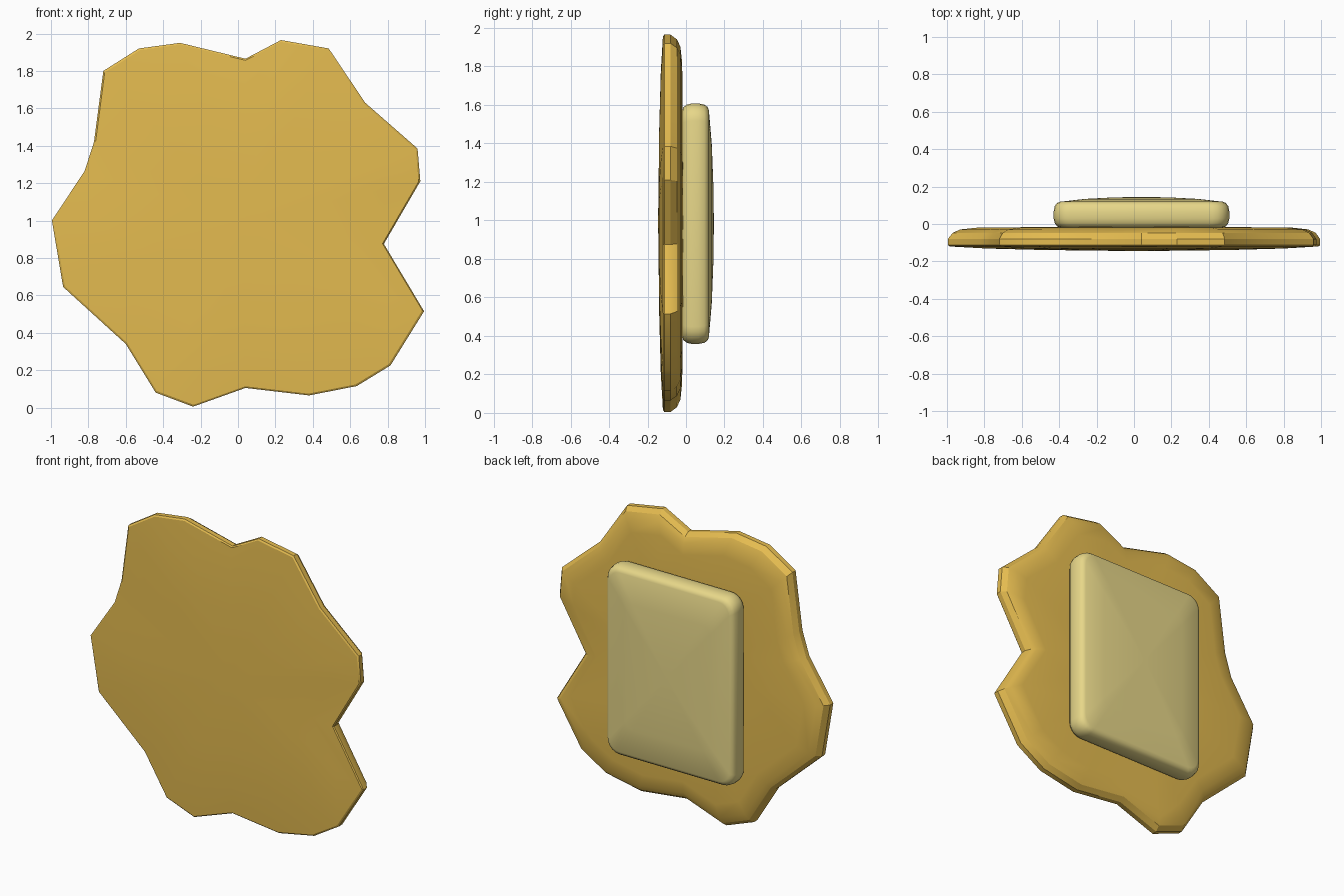
import bpy, bmesh, math

if "Cube" in bpy.data.objects:
    bpy.data.objects.remove(bpy.data.objects["Cube"])


def material(name, rgb):
    m = bpy.data.materials.new(name)
    m.diffuse_color = (*rgb, 1)
    m.use_nodes = True
    m.node_tree.nodes["Principled BSDF"].inputs["Base Color"].default_value = m.diffuse_color
    return m


def loft(name, rings, front, back, mat, angle):
    """Skin closed rings running from front to back, with a centre point at each end."""
    bm = bmesh.new()
    loops = [[bm.verts.new(p) for p in ring] for ring in rings]
    n = len(rings[0])
    for a, b in zip(loops, loops[1:]):
        for i in range(n):
            j = (i + 1) % n
            bm.faces.new((a[i], a[j], b[j], b[i]))
    for loop, tip in ((loops[0], front), (loops[-1], back)):
        c = bm.verts.new(tip)
        for i in range(n):
            bm.faces.new((loop[i], loop[(i + 1) % n], c))
    bmesh.ops.recalc_face_normals(bm, faces=bm.faces)
    mesh = bpy.data.meshes.new(name)
    bm.to_mesh(mesh)
    bm.free()
    mesh.materials.append(mat)
    ob = bpy.data.objects.new(name, mesh)
    bpy.context.collection.objects.link(ob)
    bpy.context.view_layer.objects.active = ob
    ob.select_set(True)
    bpy.ops.object.shade_smooth_by_angle(angle=math.radians(angle))
    ob.select_set(False)


# Irregular plate: wavy outline in x, z
outline = [(-.72, 1.80), (-.53, 1.92), (-.31, 1.95), (.04, 1.865), (.23, 1.965),
           (.485, 1.92), (.68, 1.63), (.96, 1.385), (.975, 1.21), (.78, .875),
           (.995, .515), (.815, .225), (.635, .115), (.38, .065), (.04, .105),
           (-.24, .005), (-.44, .08), (-.60, .34), (-.935, .645), (-.995, 1.0),
           (-.82, 1.265), (-.77, 1.42)]
# Scale and depth of each ring, front to back
steps = [(.5, -.139), (.8, -.131), (.99, -.12), (1, -.113), (1, -.08),
         (.975, -.047), (.935, -.029), (.85, -.02), (.5, -.016)]
cx, cz = 0.03, 1.0
plate = [[(cx + (x - cx) * s, y, cz + (z - cz) * s) for x, z in outline] for s, y in steps]
loft("plate", plate, (cx, -.145, cz), (cx, -.015, cz),
     material("amber", (.78, .50, .08)), 28)


# Cushion-like pad on the back: rounded rectangle with domed face
def rounded_rect(inset, y, scale=1.0):
    w, h, r = .47 - inset, .625 - inset, .09 - inset * .5
    pts = []
    for k, (sx, sz) in enumerate(((1, 1), (-1, 1), (-1, -1), (1, -1))):
        for i in range(6):
            a = math.radians(90 * k + 18 * i)
            pts.append((.04 + scale * (sx * (w - r) + r * math.cos(a)), y,
                        .983 + scale * (sz * (h - r) + r * math.sin(a))))
    return pts


pad = [rounded_rect(*p) for p in (
    (.045, -.02), (.02, -.014), (.006, .005), (0, .03), (0, .065), (.006, .095),
    (.018, .112), (.035, .119), (.035, .134, .7), (.035, .142, .35))]
loft("back_pad", pad, (.04, -.02, .983), (.04, .145, .983),
     material("pale_gold", (.80, .68, .25)), 40)
